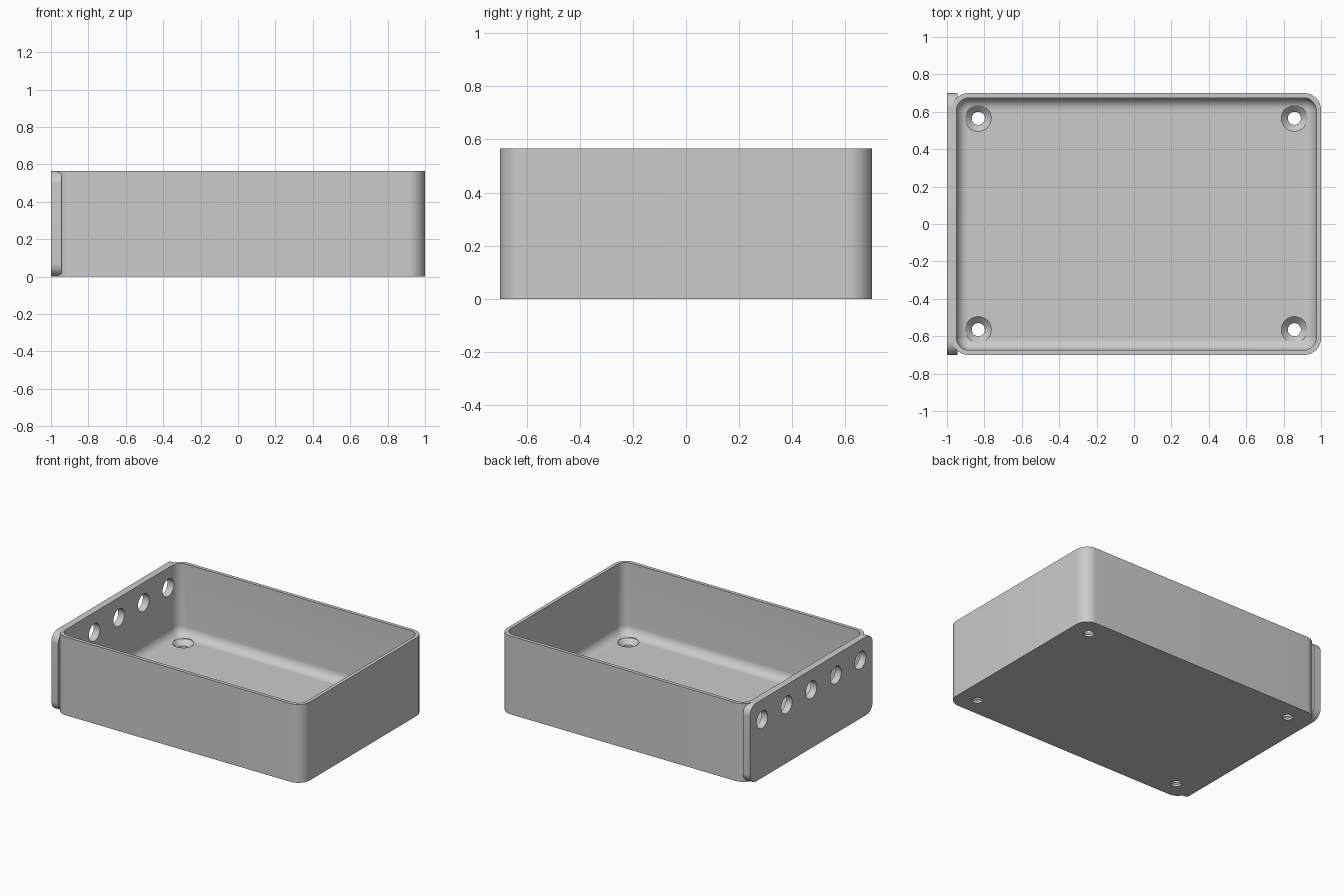
import bpy, bmesh, math
from mathutils import Matrix

cube = bpy.data.objects.get("Cube")
if cube:
    bpy.data.objects.remove(cube, do_unlink=True)

HEIGHT, FLOOR, WALL = 0.565, 0.05, 0.025
LEFT, RIGHT, HALF_Y = -0.975, 1.0, 0.70
CENTRE_X = (LEFT + RIGHT) / 2
HALF_X = (RIGHT - LEFT) / 2

grey = bpy.data.materials.new("light_grey")
grey.use_nodes = True
colour = (0.6, 0.6, 0.6, 1)
grey.diffuse_color = colour
grey.node_tree.nodes["Principled BSDF"].inputs["Base Color"].default_value = colour


def rounded_rect(hx, hy, r, steps=12):
    """Counter-clockwise outline of a rounded rectangle."""
    points = []
    for i, (sx, sy) in enumerate([(1, 1), (-1, 1), (-1, -1), (1, -1)]):
        for s in range(steps + 1):
            a = (i + s / steps) * math.pi / 2
            points.append((sx * (hx - r) + r * math.cos(a),
                           sy * (hy - r) + r * math.sin(a)))
    return points


def loft(name, rings, matrix):
    """Solid through a stack of (outline, height) rings, capped at both ends."""
    bm = bmesh.new()
    loops = [[bm.verts.new((x, y, z)) for x, y in ring] for ring, z in rings]
    n = len(loops[0])
    for a, b in zip(loops, loops[1:]):
        for i in range(n):
            j = (i + 1) % n
            bm.faces.new((a[i], a[j], b[j], b[i]))
    bm.faces.new(loops[0][::-1])
    bm.faces.new(loops[-1])
    bm.transform(matrix)
    bmesh.ops.recalc_face_normals(bm, faces=bm.faces)
    mesh = bpy.data.meshes.new(name)
    bm.to_mesh(mesh)
    bm.free()
    mesh.materials.append(grey)
    obj = bpy.data.objects.new(name, mesh)
    bpy.context.collection.objects.link(obj)
    return obj


def circle(r, steps=32):
    return [(r * math.cos(math.tau * i / steps), r * math.sin(math.tau * i / steps))
            for i in range(steps)]


def combine(target, tool, operation):
    """Apply a boolean and discard the tool."""
    tool.hide_render = True
    mod = target.modifiers.new(operation.lower(), 'BOOLEAN')
    mod.operation, mod.solver, mod.object = operation, 'EXACT', tool
    bpy.ops.object.select_all(action='DESELECT')
    bpy.context.view_layer.objects.active = target
    target.select_set(True)
    bpy.ops.object.modifier_apply(modifier=mod.name)
    bpy.data.objects.remove(tool, do_unlink=True)


# Outer block with rounded vertical corners
middle = Matrix.Translation((CENTRE_X, 0, 0))
outline = rounded_rect(HALF_X, HALF_Y, 0.09)
tray = loft("tray", [(outline, 0), (outline, HEIGHT)], middle)

# Side mounting plate, rounded in its own plane
sideways = Matrix(((0, 0, 1, 0), (1, 0, 0, 0), (0, 1, 0, HEIGHT / 2), (0, 0, 0, 1)))
plate_outline = rounded_rect(HALF_Y, HEIGHT / 2, 0.07)
plate = loft("side_plate", [(plate_outline, -1.0), (plate_outline, -0.945)], sideways)
combine(tray, plate, 'UNION')

# Cavity with a filleted floor
fillet, corner = 0.065, 0.07
rings = []
for s in range(11):
    a = s / 10 * math.pi / 2
    inset = fillet * (1 - math.sin(a))
    rings.append((rounded_rect(HALF_X - WALL - inset, HALF_Y - WALL - inset, corner - inset),
                  FLOOR + fillet * (1 - math.cos(a))))
rings.append((rings[-1][0], HEIGHT + 0.1))
combine(tray, loft("cavity_cutter", rings, middle), 'DIFFERENCE')

# Countersunk screw holes in the floor
screw_rings = [(circle(0.035), -0.1), (circle(0.035), 0.015),
               (circle(0.07), FLOOR), (circle(0.07), FLOOR + 0.05)]
for sx in (-1, 1):
    for sy in (-1, 1):
        place = Matrix.Translation((CENTRE_X + sx * 0.845, sy * 0.565, 0))
        combine(tray, loft("screw_cutter", screw_rings, place), 'DIFFERENCE')

# Row of round holes through the side plate
for i in range(-2, 3):
    place = Matrix.Translation((0, i * 0.28, 0.42 - HEIGHT / 2)) @ sideways
    hole = loft("side_hole_cutter", [(circle(0.063), -1.1), (circle(0.063), -0.88)], place)
    combine(tray, hole, 'DIFFERENCE')

bpy.ops.object.select_all(action='DESELECT')
tray.select_set(True)
bpy.context.view_layer.objects.active = tray
bpy.ops.object.shade_smooth_by_angle(angle=math.radians(30))
